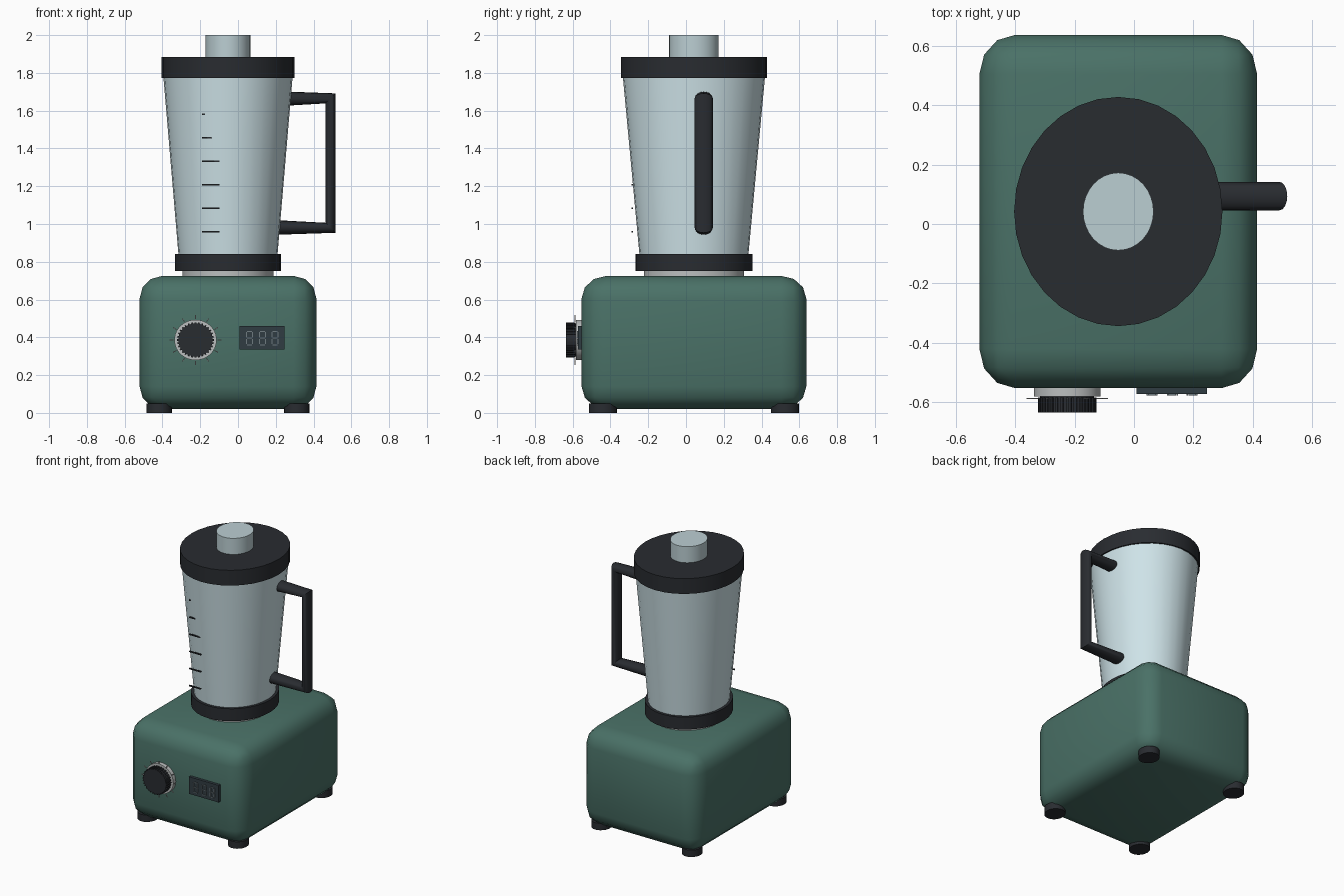
import bpy, bmesh
from math import sin, cos, pi, radians
from mathutils import Matrix, Vector

if "Cube" in bpy.data.objects:
    bpy.data.objects.remove(bpy.data.objects["Cube"])

CX, CY = -0.053, 0.042   # centre of the base and jug
YS = 1.1                 # everything is slightly stretched in depth


def mat(name, r, g, b):
    m = bpy.data.materials.new(name)
    m.diffuse_color = (r, g, b, 1)
    m.use_nodes = True
    m.node_tree.nodes["Principled BSDF"].inputs["Base Color"].default_value = m.diffuse_color
    return m


GREEN = mat("green_enamel", 0.068, 0.165, 0.135)
DARK = mat("dark_plastic", 0.022, 0.025, 0.03)
GLASS = mat("pale_glass", 0.62, 0.77, 0.81)
CAP = mat("cap_glass", 0.50, 0.62, 0.65)
METAL = mat("metal", 0.5, 0.52, 0.52)
SCREEN = mat("screen", 0.03, 0.045, 0.055)
SEGMENT = mat("segment", 0.16, 0.2, 0.22)


def finish(bm, name, material, angle=40):
    bmesh.ops.recalc_face_normals(bm, faces=bm.faces)
    me = bpy.data.meshes.new(name)
    bm.to_mesh(me)
    bm.free()
    ob = bpy.data.objects.new(name, me)
    bpy.context.collection.objects.link(ob)
    me.materials.append(material)
    bpy.ops.object.select_all(action='DESELECT')
    ob.select_set(True)
    bpy.context.view_layer.objects.active = ob
    bpy.ops.object.shade_smooth_by_angle(angle=radians(angle))
    return ob


def add_box(bm, centre, size, rot=Matrix()):
    m = Matrix.Translation(centre) @ rot @ Matrix.Diagonal((*size, 1))
    bmesh.ops.create_cube(bm, size=1, matrix=m)


def add_cone(bm, x, y, z0, z1, r0, r1, segs=32):
    m = Matrix.Translation((x, y, (z0 + z1) / 2)) @ Matrix.Diagonal((1, YS, 1, 1))
    bmesh.ops.create_cone(bm, cap_ends=True, segments=segs, radius1=r0,
                          radius2=r1, depth=z1 - z0, matrix=m)


def round_part(name, z0, z1, r0, r1, material):
    bm = bmesh.new()
    add_cone(bm, CX, CY, z0, z1, r0, r1)
    return finish(bm, name, material)


def dial_part(name, x, z, y0, y1, r, material, segs=48):
    # disc whose axis runs front to back
    bm = bmesh.new()
    m = (Matrix.Translation((x, (y0 + y1) / 2, z)) @ Matrix.Diagonal((1, 1, 0.955, 1))
         @ Matrix.Rotation(pi / 2, 4, 'X'))
    bmesh.ops.create_cone(bm, cap_ends=True, segments=segs, radius1=r,
                          radius2=r, depth=abs(y1 - y0), matrix=m)
    return finish(bm, name, material)


# Rounded motor base: bevelled before the depth stretch
bm = bmesh.new()
bmesh.ops.create_cube(bm, size=1, matrix=Matrix.Diagonal((0.936, 1.19 / YS, 0.705, 1)))
bmesh.ops.bevel(bm, geom=bm.edges[:], offset=0.12, segments=3, profile=0.5, affect='EDGES')
bmesh.ops.transform(bm, verts=bm.verts, matrix=Matrix.Translation((CX, CY, 0.3725))
                    @ Matrix.Diagonal((1, YS, 1, 1)))
finish(bm, "motor_base", GREEN)

# Four feet
bm = bmesh.new()
for sx in (-1, 1):
    for sy in (-1, 1):
        add_cone(bm, CX + sx * 0.364, CY + sy * 0.482, 0, 0.05, 0.067, 0.067, 24)
finish(bm, "feet", DARK)

# Jug stack
round_part("coupling", 0.70, 0.76, 0.241, 0.241, METAL)
round_part("jug_collar", 0.752, 0.842, 0.281, 0.281, DARK)
round_part("jug", 0.80, 1.79, 0.259, 0.343, GLASS)
round_part("lid", 1.772, 1.883, 0.351, 0.351, DARK)
round_part("lid_cap", 1.87, 2.0, 0.119, 0.119, CAP)

# Handle: tube of four rings, mitred at the two corners
bm = bmesh.new()
N = 16
HY = 0.094
rings = []
for x, z, ax, az in ((0.2, 1.663, 0, 0.04), (0.49, 1.665, 0.0265, 0.0265),
                     (0.49, 0.98, 0.0265, -0.0265), (0.17, 0.982, 0, -0.04)):
    rings.append([bm.verts.new((x + ax * cos(t), HY + 0.048 * sin(t), z + az * cos(t)))
                  for t in (2 * pi * i / N for i in range(N))])
for a, b in zip(rings, rings[1:]):
    for i in range(N):
        j = (i + 1) % N
        bm.faces.new((a[i], a[j], b[j], b[i]))
bm.faces.new(rings[0])
bm.faces.new(rings[-1])
finish(bm, "handle", DARK)

# Measuring marks on the jug
bm = bmesh.new()
for i in range(6):
    add_box(bm, (-0.145, -0.285, 0.96 + 0.1243 * i), (0.092, 0.009, 0.008))
finish(bm, "measuring_marks", DARK)

# Control dial with ribbed grip and tick marks
KX, KZ = -0.225, 0.386
dial_part("dial_plate", KX, KZ, -0.54, -0.582, 0.112, METAL)
dial_part("dial_knob", KX, KZ, -0.575, -0.635, 0.091, DARK)
bm = bmesh.new()
squash = Matrix.Translation((KX, 0, KZ)) @ Matrix.Diagonal((1, 1, 0.955, 1))
for i in range(32):
    a = 2 * pi * i / 32
    add_box(bm, (0.092 * cos(a), -0.6095, 0.092 * sin(a)), (0.012, 0.05, 0.009),
            Matrix.Rotation(-a, 4, 'Y'))
bmesh.ops.transform(bm, verts=bm.verts, matrix=squash)
finish(bm, "dial_ribs", DARK)
bm = bmesh.new()
for i in range(12):
    a = 2 * pi * i / 12
    add_box(bm, (0.127 * cos(a), -0.588, 0.127 * sin(a)), (0.022, 0.004, 0.005),
            Matrix.Rotation(-a, 4, 'Y'))
bmesh.ops.transform(bm, verts=bm.verts, matrix=squash)
finish(bm, "dial_ticks", METAL)

# Display panel with three segment readouts
bm = bmesh.new()
add_box(bm, (0.127, -0.5565, 0.398), (0.238, 0.033, 0.124))
finish(bm, "display_panel", SCREEN)
bm = bmesh.new()
for x in (0.061, 0.129, 0.196):
    for dz in (-0.036, 0, 0.036):
        add_box(bm, (x, -0.575, 0.396 + dz), (0.026, 0.006, 0.005))
    for sx in (-1, 1):
        for sz in (-1, 1):
            add_box(bm, (x + sx * 0.016, -0.575, 0.396 + sz * 0.018), (0.005, 0.006, 0.028))
finish(bm, "display_segments", SEGMENT)
